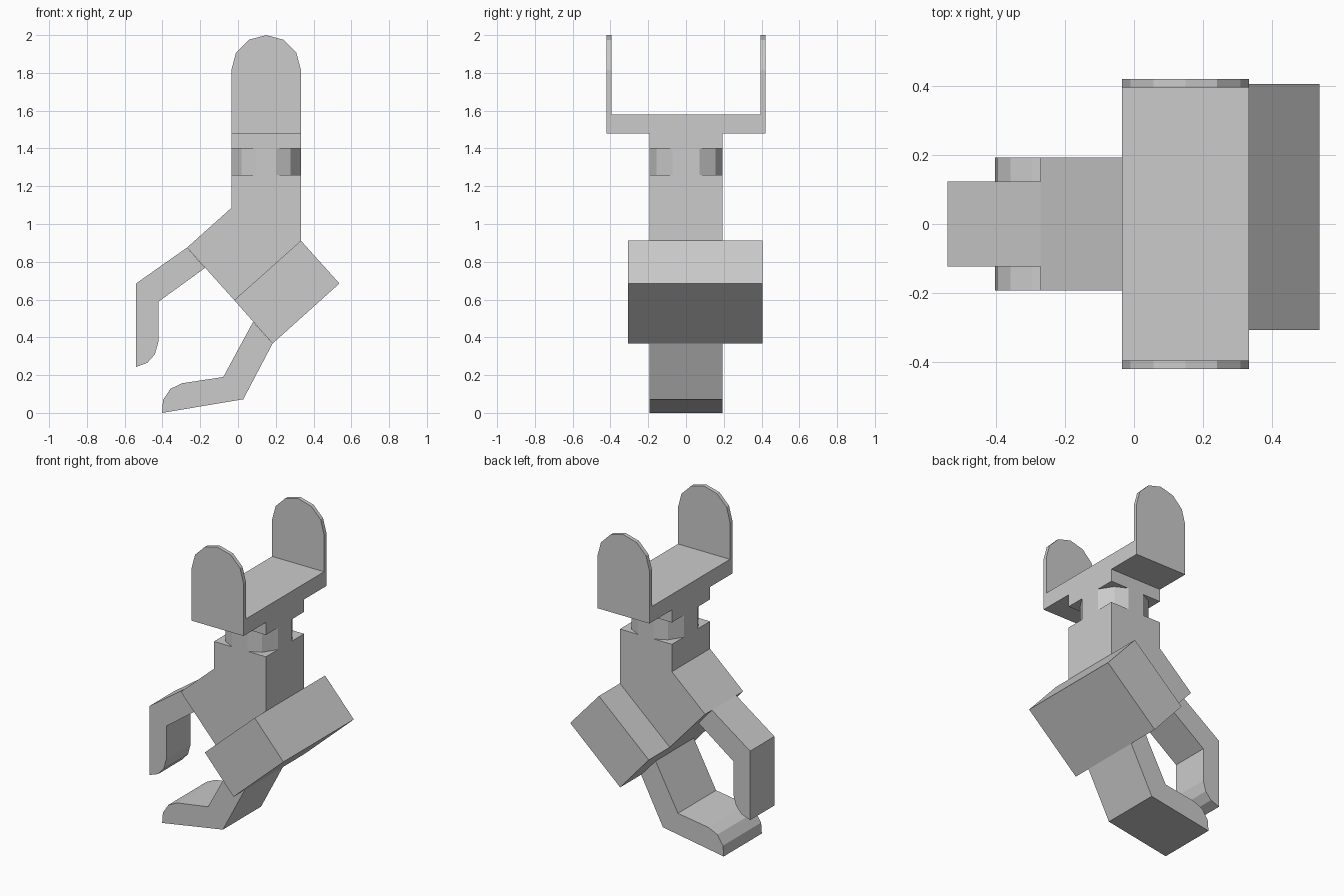
import bpy, bmesh
from math import cos, sin, radians

if "Cube" in bpy.data.objects:
    bpy.data.objects.remove(bpy.data.objects["Cube"])


def prism(name, pts, a, b, axis='Y'):
    """Extrude a closed profile from a to b: (x, z) along Y or (x, y) along Z."""
    bm = bmesh.new()
    if axis == 'Y':
        face = bm.faces.new([bm.verts.new((x, a, z)) for x, z in pts])
        move = (0, b - a, 0)
    else:
        face = bm.faces.new([bm.verts.new((x, y, a)) for x, y in pts])
        move = (0, 0, b - a)
    ext = bmesh.ops.extrude_face_region(bm, geom=[face])
    verts = [v for v in ext['geom'] if isinstance(v, bmesh.types.BMVert)]
    bmesh.ops.translate(bm, verts=verts, vec=move)
    bmesh.ops.recalc_face_normals(bm, faces=bm.faces)
    mesh = bpy.data.meshes.new(name)
    bm.to_mesh(mesh)
    bm.free()
    ob = bpy.data.objects.new(name, mesh)
    bpy.context.collection.objects.link(ob)
    return ob


L, R, CX = -0.035, 0.333, 0.149
HALF = (R - L) / 2

# Mounting bracket: crossbar and two round-topped ears
prism("bracket_bar", [(L, 1.48), (R, 1.48), (R, 1.58), (L, 1.58)], -0.42, 0.42)
arch = [(CX + HALF * cos(radians(t)), 1.816 + HALF * sin(radians(t)))
        for t in range(0, 181, 30)]
ear = [(L, 1.58), (R, 1.58)] + arch
for side, y in (("front", -0.42), ("back", 0.395)):
    prism(side + "_ear", ear, y, y + 0.025)

# Neck: square collar over a twelve-sided swivel
prism("neck_collar", [(L, 1.40), (R, 1.40), (R, 1.48), (L, 1.48)], -0.193, 0.193)
quarter = [(HALF, 0.072), (0.13, 0.155), (0.055, 0.193)]
ring = quarter + [(-x, y) for x, y in reversed(quarter)]
ring += [(-x, -y) for x, y in ring]
prism("neck_swivel", [(CX + x, y) for x, y in ring], 1.26, 1.40, 'Z')

# Bent body
prism("body", [(L, 1.26), (L, 1.085), (-0.27, 0.875), (-0.02, 0.597),
               (R, 0.912), (R, 1.26)], -0.193, 0.193)

# Wide tilted motor housing, offset towards the back
prism("motor_housing", [(R, 0.912), (-0.02, 0.597), (0.183, 0.367), (0.537, 0.685)],
      -0.307, 0.405)

# Upper finger with rounded tip
prism("upper_finger", [(-0.27, 0.875), (-0.54, 0.685), (-0.54, 0.243), (-0.48, 0.265),
                       (-0.44, 0.31), (-0.422, 0.375), (-0.422, 0.588),
                       (-0.175, 0.767)], -0.123, 0.123)

# Lower finger with rounded tip
prism("lower_finger", [(0.183, 0.367), (0.028, 0.072), (-0.402, 0.0), (-0.397, 0.068),
                       (-0.357, 0.128), (-0.295, 0.157), (-0.078, 0.19),
                       (0.08, 0.482)], -0.193, 0.193)
